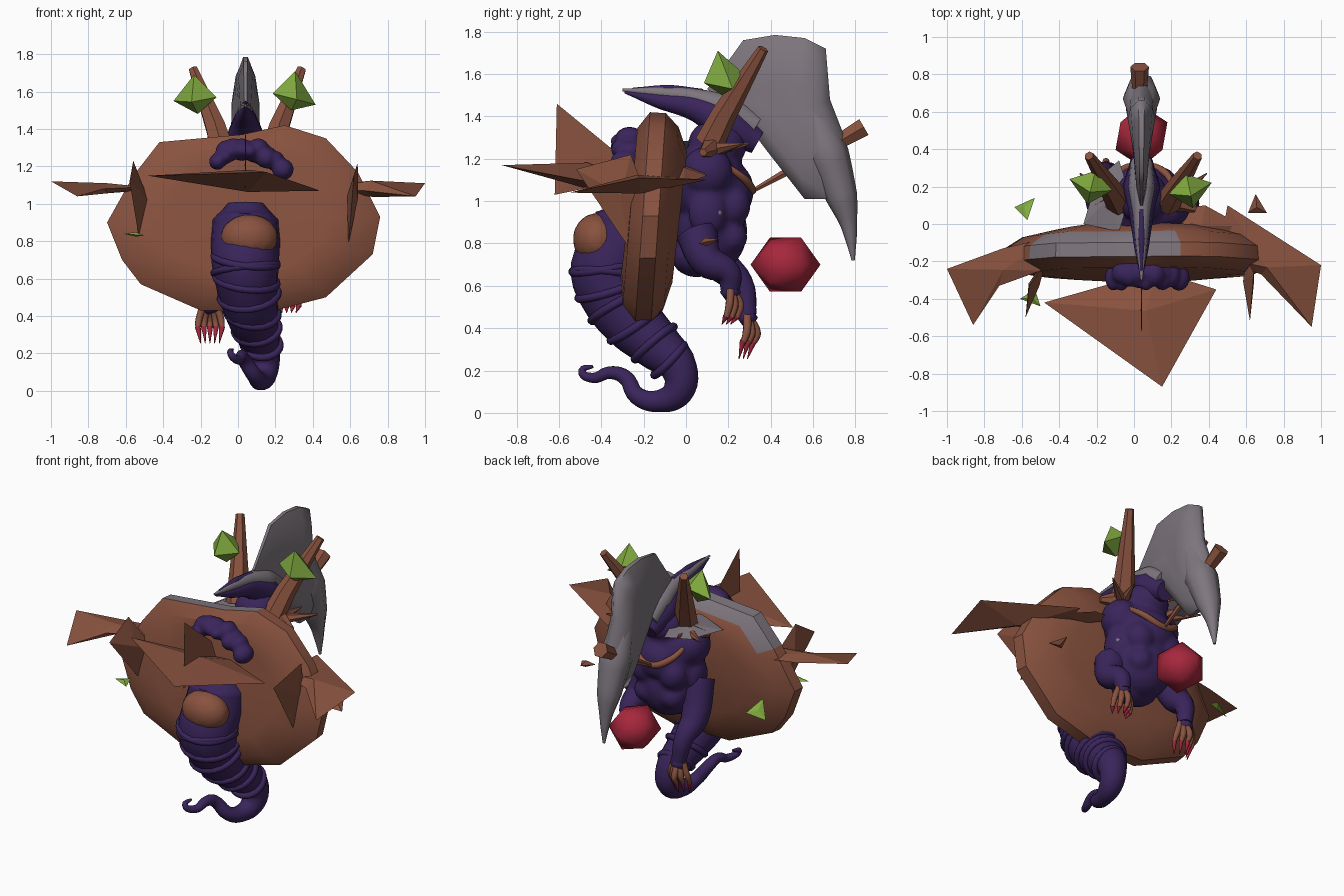
import bpy, bmesh, math, random
from mathutils import Vector

random.seed(4)
if "Cube" in bpy.data.objects:
    bpy.data.objects.remove(bpy.data.objects["Cube"])


def material(name, rgb):
    m = bpy.data.materials.new(name)
    m.use_nodes = True
    m.diffuse_color = (*rgb, 1)
    b = m.node_tree.nodes["Principled BSDF"]
    b.inputs["Base Color"].default_value = (*rgb, 1)
    b.inputs["Roughness"].default_value = 0.8
    return m


BROWN = material("rust brown", (0.25, 0.085, 0.05))
PURPLE = material("dark purple", (0.042, 0.018, 0.105))
GREY = material("bone grey", (0.21, 0.185, 0.21))
GREEN = material("crystal green", (0.22, 0.40, 0.05))
RED = material("crimson", (0.38, 0.02, 0.045))


def add(name, bm, mats, smooth=None):
    bmesh.ops.recalc_face_normals(bm, faces=bm.faces)
    mesh = bpy.data.meshes.new(name)
    bm.to_mesh(mesh)
    bm.free()
    return place(name, mesh, mats, smooth)


def place(name, mesh, mats, smooth=None):
    ob = bpy.data.objects.new(name, mesh)
    bpy.context.collection.objects.link(ob)
    mesh.materials.clear()
    for m in mats:
        mesh.materials.append(m)
    if smooth:
        bpy.ops.object.select_all(action="DESELECT")
        ob.select_set(True)
        bpy.context.view_layer.objects.active = ob
        bpy.ops.object.shade_smooth_by_angle(angle=math.radians(smooth))
    return ob


def tube(name, pts, mat, sides=4, smooth=50, fine=5):
    """Tapered smooth tube through (x, y, z, radius) points."""
    cu = bpy.data.curves.new(name, "CURVE")
    cu.dimensions, cu.bevel_depth, cu.bevel_resolution = "3D", 1, sides
    cu.resolution_u, cu.use_fill_caps = fine, True
    sp = cu.splines.new("BEZIER")
    sp.bezier_points.add(len(pts) - 1)
    for bp, p in zip(sp.bezier_points, pts):
        bp.co, bp.radius = p[:3], p[3]
        bp.handle_left_type = bp.handle_right_type = "AUTO"
    tmp = bpy.data.objects.new(name + "_path", cu)
    bpy.context.collection.objects.link(tmp)
    dg = bpy.context.evaluated_depsgraph_get()
    mesh = bpy.data.meshes.new_from_object(tmp.evaluated_get(dg))
    bpy.data.objects.remove(tmp)
    return place(name, mesh, [mat], smooth)


def shard(name, pts, mat, thick=0.03):
    """Flat-faced splinter: an outline with a raised middle on both sides."""
    bm = bmesh.new()
    vs = [bm.verts.new(p) for p in pts]
    mid = sum((v.co for v in vs), Vector()) / len(vs)
    nrm = (vs[1].co - vs[0].co).cross(vs[2].co - vs[0].co).normalized()
    for s in (-1, 1):
        tip = bm.verts.new(mid + nrm * thick * s)
        for i in range(len(vs)):
            bm.faces.new((vs[i], vs[(i + 1) % len(vs)], tip))
    return add(name, bm, [mat])


def rings(name, loops, mats, smooth=40):
    """Skin a stack of equal loops, closing both ends with fans."""
    bm = bmesh.new()
    rows = [[bm.verts.new(p) for p in loop] for loop in loops]
    n = len(rows[0])
    for a, b in zip(rows, rows[1:]):
        for i in range(n):
            j = (i + 1) % n
            bm.faces.new((a[i], a[j], b[j], b[i]))
    for row in (rows[0], rows[-1]):
        c = bm.verts.new(sum((v.co for v in row), Vector()) / n)
        for i in range(n):
            bm.faces.new((row[i], row[(i + 1) % n], c))
    return add(name, bm, mats, smooth)


def blobs(name, items, mat, voxel=0.018):
    """Ellipsoids fused into one lumpy skin."""
    bm = bmesh.new()
    for x, y, z, rx, ry, rz in items:
        vs = bmesh.ops.create_icosphere(bm, subdivisions=3, radius=1)["verts"]
        for v in vs:
            v.co = Vector((v.co.x * rx + x, v.co.y * ry + y, v.co.z * rz + z))
    ob = add(name, bm, [mat])
    r = ob.modifiers.new("fuse", "REMESH")
    r.mode, r.voxel_size, r.use_smooth_shade = "VOXEL", voxel, True
    return ob


def gem(name, loc, size, mat, smooth=60):
    """Twenty-sided lump with its poles along y."""
    bm = bmesh.new()
    for v in bmesh.ops.create_icosphere(bm, subdivisions=1, radius=1)["verts"]:
        v.co = Vector(loc) + Vector((v.co.x * size[0], v.co.z * size[1], v.co.y * size[2]))
    return add(name, bm, [mat], smooth)


# Great rock shell leaning slightly back, with a pale band on the upper rim
outline = [(-.42, 1.33), (.02, 1.37), (.25, 1.42), (.47, 1.35), (.64, 1.17), (.76, .93), (.72, .73),
           (.47, .5), (.2, .43), (-.2, .43), (-.52, .57), (-.62, .7), (-.7, .9), (-.56, 1.15)]
cx, cz = 0.03, 0.92
loops = [[(cx + (x - cx) * s, y + (z - cz) * .07, cz + (z - cz) * s) for x, z in outline]
         for y, s in ((-.275, .6), (-.265, .85), (-.205, 1), (-.13, .99), (-.07, .86), (-.03, .62))]
shell = rings("rock_shell", loops, [BROWN, GREY], 35)
for f in shell.data.polygons:
    c = f.center
    if c.z > 1.2 and -.6 < c.x < .2 and -.19 < c.y < -.055:
        f.material_index = 1

# Tapering tail with a curled tip and wrapped coils
tube("tail", [(.04, -.24, 1.0, .1), (.04, -.25, .91, .18), (.04, -.29, .8, .185), (.04, -.365, .68, .18),
              (.05, -.335, .56, .165), (.07, -.25, .43, .145), (.1, -.14, .32, .12), (.14, -.03, .2, .085),
              (.14, -.04, .1, .073),
              (.12, -.13, .055, .053), (.09, -.23, .08, .042), (.03, -.29, .17, .036), (.02, -.36, .19, .03),
              (.0, -.44, .165, .024), (-.04, -.49, .2, .018), (-.03, -.44, .22, .008)], PURPLE, 6)
coils = [(.04, -.37, .7, .17, .2), (.04, -.365, .65, .17, -.1), (.045, -.35, .59, .165, .3),
         (.06, -.31, .51, .155, .5), (.075, -.24, .42, .14, .6), (.1, -.15, .33, .12, .7), (.125, -.08, .25, .1, .8)]
for i, (x, y, z, r, tilt) in enumerate(coils):
    bpy.ops.mesh.primitive_torus_add(major_radius=r, minor_radius=.02, major_segments=28, minor_segments=8,
                                     location=(x, y, z), rotation=(tilt, .12 * (-1) ** i, 0))
    ob = bpy.context.object
    ob.name = f"tail_coil_{i + 1}"
    ob.data.materials.append(PURPLE)
    bpy.ops.object.shade_smooth()
blobs("belly_stone", [(.06, -.42, .82, .155, .115, .125)], BROWN, .025)

# Muscular torso with shoulders, ribs and a neck
body = [(.04, .1, 1.08, .22, .19, .2), (.04, .12, .86, .19, .17, .2), (.04, .05, .74, .15, .12, .1),
        (.04, .15, 1.27, .14, .14, .12), (.04, .24, 1.05, .13, .08, .12)]
for s in (-1, 1):
    body += [(.04 + s * .16, .1, 1.14, .1, .12, .12), (.04 + s * .1, .22, .98, .09, .085, .1),
             (.04 + s * .09, .21, .83, .08, .08, .08), (.04 + s * .18, .1, .95, .06, .09, .12)]
blobs("torso", body, PURPLE)
gem("flank_patch", (.25, .15, .945), (.02, .025, .025), GREY)

# Lumpy flesh breaking through the front of the shell
lumps = []
for i in range(9):
    t = i / 8
    r = random.uniform(.04, .06)
    lumps.append((-.11 + .35 * t, -.27 + random.uniform(-.02, .01),
                  1.23 + .08 * math.sin(t * 3.4) - .03 * t + random.uniform(-.02, .02), r, .07, r))
lumps += [(x, -.26, z, .06, .065, .06) for x, z in ((-.06, 1.28), (.02, 1.29), (.09, 1.28), (.15, 1.25))]
blobs("front_flesh", lumps, PURPLE, .012)

# Arms, fingers and red claws
arms = {"right": [(-.14, .07, .92, .1), (-.18, .17, .7, .085), (-.17, .26, .61, .06), (-.15, .29, .46, .045)],
        "left": [(.22, .05, .85, .1), (.27, .1, .72, .08), (.27, .2, .66, .06), (.26, .21, .58, .045)]}
for side, path in arms.items():
    tube(side + "_arm", path, PURPLE)
    x, y, z, _ = path[-1]
    gem(side + "_palm", (x, y, z - .01), (.055, .05, .045), PURPLE)
    reach, red = (.19, .62) if side == "right" else (.15, .82)
    for i in range(5):
        a = (i - 2) / 2
        knuckle = (x + a * .06, y + .045 - abs(a) * .05, z - reach * .45, .019)
        joint = (x + a * .065, y + .03 - abs(a) * .05)
        tube(f"{side}_finger_{i + 1}", [(x + a * .035, y, z, .02), knuckle, (*joint, z - reach * (red + .05), .014)],
             BROWN, 2)
        tube(f"{side}_claw_{i + 1}", [(*joint, z - reach * red, .016),
             (x + a * .05, y - abs(a) * .04, z - reach * 1.08, .002)], RED, 2)

# Long beaked head with a pale cap and a dark ridge
tube("head", [(.04, -.29, 1.515, .006), (.04, -.12, 1.475, .04), (.04, .05, 1.44, .065),
              (.04, .2, 1.36, .1), (.04, .34, 1.28, .06)], PURPLE)
tube("beak_cap", [(.04, -.3, 1.525, .006), (.04, -.12, 1.51, .03), (.04, .05, 1.485, .045),
                  (.04, .2, 1.43, .07), (.04, .33, 1.35, .06)], GREY)
tube("beak_ridge", [(.04, -.25, 1.528, .008), (.04, -.08, 1.53, .019), (.04, .08, 1.515, .015)], PURPLE, 2)

# Great swept crest, thicker toward the back, and its hanging fold
side = [(.1, 1.53), (.22, 1.69), (.27, 1.76), (.42, 1.785), (.56, 1.77), (.66, 1.72), (.68, 1.48),
        (.75, 1.3), (.79, 1.02), (.7, 1.01), (.56, 1.01), (.38, 1.24), (.26, 1.4)]
my, mz = .5, 1.42
rings("head_crest", [[(.04 + o * (.4 + y), my + (y - my) * s, mz + (z - mz) * s) for y, z in side]
                     for o, s in ((-.07, .4), (-.055, .75), (-.015, 1), (.015, 1), (.055, .75), (.07, .4))],
      [GREY], 60)
tube("crest_fold", [(.04, .5, 1.64, .015), (.04, .58, 1.46, .07), (.04, .67, 1.22, .1), (.04, .735, 1.02, .075),
                    (.04, .77, .88, .038), (.04, .79, .72, .008)], GREY, 2, 60)

# Back stake, horns and collar spurs
tube("back_stake", [(.03, .3, 1.04, .01), (.03, .55, 1.18, .025), (.03, .84, 1.35, .05)], BROWN, 1, 20, 1)
for s, label in ((-1, "right"), (1, "left")):
    def at(x, y, z, r):
        return (.05 + s * x, y, z, r)
    tube(label + "_horn", [at(.13, .11, 1.27, .07), at(.17, .18, 1.41, .06), at(.29, .365, 1.72, .026)],
         BROWN, 1, 20, 1)
    tube(label + "_collar_bar", [at(.02, .13, 1.24, .035), at(.17, .12, 1.25, .055), at(.28, .08, 1.23, .02)],
         BROWN, 1, 20, 1)
    for i, (x, y, z) in enumerate(((.34, .27, 1.27), (.2, .3, 1.27))):
        tube(f"{label}_spur_{i + 1}", [at(.14, .12, 1.24, .04), at(x, y, z, .004)], BROWN, 1, 20, 1)
tube("chest_cord", [(-.14, .16, 1.19, .012), (-.08, .28, 1.1, .02), (.04, .31, 1.05, .022),
                    (.16, .28, 1.1, .02), (.22, .16, 1.19, .012)], BROWN, 2)
shard("shoulder_plate", [(-.27, .0, 1.24), (-.2, .24, 1.25), (-.08, .34, 1.27), (-.02, .15, 1.3),
                         (-.08, -.04, 1.28)], GREY, .025)

# Rock blades around the shell
shard("front_ledge", [(-.48, -.42, 1.15), (.15, -.87, 1.17), (.44, -.35, 1.07), (.12, -.25, 1.1)], BROWN, .06)
shard("front_fin", [(.04, -.61, 1.46), (.04, -.62, 1.03), (.04, -.28, 1.1), (.04, -.33, 1.23)], BROWN, .004)
shard("right_wing", [(-.4, -.06, 1.08), (-.7, -.13, 1.09), (-1, -.24, 1.12), (-.86, -.54, 1.04),
                     (-.72, -.33, 1.08), (-.5, -.25, 1.09)], BROWN, .03)
shard("left_wing", [(.5, .1, 1.1), (1, -.22, 1.11), (.95, -.55, 1.04), (.68, -.27, 1.07),
                    (.45, -.18, 1.08)], BROWN, .045)
shard("right_blade", [(-.58, -.5, 1.12), (-.56, -.33, 1.23), (-.47, -.2, 1.0), (-.53, -.27, .82)], BROWN)
shard("left_blade", [(.62, -.52, 1.15), (.64, -.26, 1.22), (.6, -.18, 1.0), (.59, -.27, .78)], BROWN)
shard("left_rear_slab", [(.18, .07, 1.15), (.38, .1, 1.12), (.58, -.01, 1.08), (.45, -.1, 1.1), (.2, -.1, 1.2)], BROWN)
shard("left_chip", [(.61, .06, .8), (.65, .16, .82), (.71, .06, .8)], BROWN, .02)

# Green crystals on the horns and two loose splinters
for label, x, y, z in (("right", -.235, .19, 1.58), ("left", .305, .17, 1.6)):
    s = 1 if label == "left" else -1
    shard(label + "_crystal", [(x - s * .12, y - .01, z - .01), (x, y - .02, z + .11),
                               (x + s * .11, y + .05, z - .05 - .02 * s), (x - s * .02, y, z - .1)], GREEN, .095)
shard("crystal_splinter_back", [(-.64, .09, .78), (-.53, .14, .82), (-.57, .02, .88)], GREEN, .012)
shard("crystal_splinter_front", [(-.61, -.4, .84), (-.53, -.35, .84), (-.5, -.44, .83)], GREEN, .012)

# Faceted red orb
gem("red_orb", (.04, .47, .7), (.155, .165, .15), RED)
